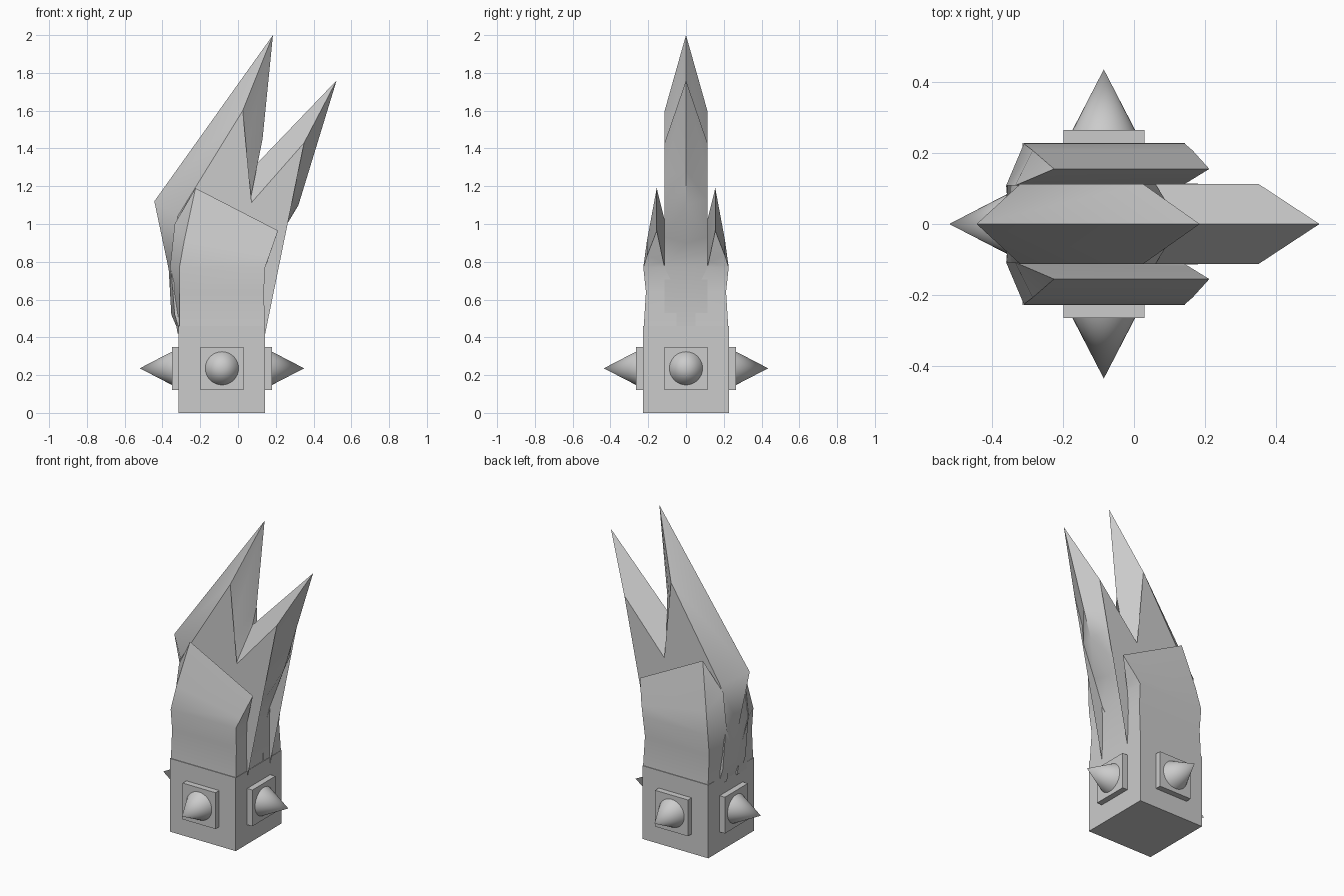
import bpy, bmesh, math
from mathutils import Matrix, Vector

if "Cube" in bpy.data.objects:
    bpy.data.objects.remove(bpy.data.objects["Cube"])

CX = -0.085   # centre of the cuff in x


def finish(name, bm, smooth=None):
    bmesh.ops.remove_doubles(bm, verts=bm.verts, dist=1e-5)
    bmesh.ops.recalc_face_normals(bm, faces=bm.faces)
    me = bpy.data.meshes.new(name)
    bm.to_mesh(me)
    bm.free()
    ob = bpy.data.objects.new(name, me)
    bpy.context.collection.objects.link(ob)
    if smooth:
        bpy.ops.object.select_all(action='DESELECT')
        ob.select_set(True)
        bpy.context.view_layer.objects.active = ob
        bpy.ops.object.shade_smooth_by_angle(angle=math.radians(smooth))
    return ob


def box(name, size, matrix):
    bm = bmesh.new()
    bmesh.ops.create_cube(bm, size=1, matrix=matrix @ Matrix.Diagonal((*size, 1)))
    return finish(name, bm)


# Square cuff
box("cuff", (0.458, 0.456, 0.46), Matrix.Translation((CX, 0, 0.23)))

# Four studs: square plate and cone on each side of the cuff
for i in range(4):
    turn = Matrix.Translation((CX, 0, 0.236)) @ Matrix.Rotation(i * math.pi / 2, 4, 'Z')
    box(f"stud_plate_{i}", (0.06, 0.228, 0.228), turn @ Matrix.Translation((0.235, 0, 0)))
    bm = bmesh.new()
    cone = turn @ Matrix.Translation((0.35, 0, 0)) @ Matrix.Rotation(math.pi / 2, 4, 'Y')
    bmesh.ops.create_cone(bm, cap_ends=True, segments=32, radius1=0.088, radius2=0,
                          depth=0.17, matrix=cone)
    finish(f"stud_spike_{i}", bm, 40)

# Forked blade: flat-side outline paired with the ridge outline on the mid plane
side = [(0.14, 0.4), (0.14, 0.77), (0.2, 0.93), (0.28, 1.13), (0.29, 1.25), (0.35, 1.43),
        (0.06, 1.1), (0.0, 1.2), (0.025, 1.6), (-0.32, 1.04), (-0.355, 0.77),
        (-0.335, 0.52), (-0.3, 0.4)]
ridge = [(0.14, 0.4), (0.14, 0.77), (0.2, 0.9), (0.32, 1.1), (0.375, 1.28), (0.522, 1.76),
         (0.10, 1.32), (0.13, 1.45), (0.185, 2.0), (-0.443, 1.12), (-0.367, 0.76),
         (-0.353, 0.52), (-0.31, 0.42)]
bm = bmesh.new()
mid = [bm.verts.new((x, 0, z)) for x, z in ridge]
n = len(mid)
for s in (-1, 1):
    flat = [bm.verts.new((x, s * 0.113, z)) for x, z in side]
    cap = bm.faces.new(flat)
    for i in range(n):
        j = (i + 1) % n
        bm.faces.new((flat[i], flat[j], mid[j], mid[i]))
    bmesh.ops.triangulate(bm, faces=[cap])
finish("forked_blade", bm, 35)

# Side guards: rings of four corners (outer left, outer right, inner right, inner left)
rings = [
    [(-0.31, -0.226, 0.42), (0.143, -0.226, 0.42), (0.143, -0.05, 0.42), (-0.32, -0.05, 0.42)],
    [(-0.31, -0.212, 0.64), (0.137, -0.212, 0.64), (0.137, -0.05, 0.64), (-0.355, -0.05, 0.64)],
    [(-0.31, -0.226, 0.77), (0.143, -0.226, 0.77), (0.143, -0.113, 0.77), (-0.36, -0.108, 0.77)],
    [(-0.285, -0.207, 0.91), (0.165, -0.207, 0.83), (0.155, -0.12, 0.8), (-0.335, -0.108, 1.0)],
    [(-0.225, -0.155, 1.19), (0.212, -0.155, 0.965)],
]
for name, s in (("front_guard", 1), ("back_guard", -1)):
    bm = bmesh.new()
    vs = [[bm.verts.new((x, s * y, z)) for x, y, z in r] for r in rings]
    bm.faces.new(vs[0])
    for a, b in zip(vs[:3], vs[1:4]):
        for i in range(4):
            j = (i + 1) % 4
            bm.faces.new((a[i], a[j], b[j], b[i]))
    (ol, outr, ir, il), (tl, tr) = vs[3], vs[4]
    for f in ((ol, outr, tr, tl), (ir, il, tl, tr), (outr, ir, tr), (il, ol, tl)):
        bm.faces.new(f)
    finish(name, bm, 30)

# Filler between the guards so the shoulder above the cuff is closed
box("shoulder", (0.44, 0.3, 0.38), Matrix.Translation((CX, 0, 0.58)))
